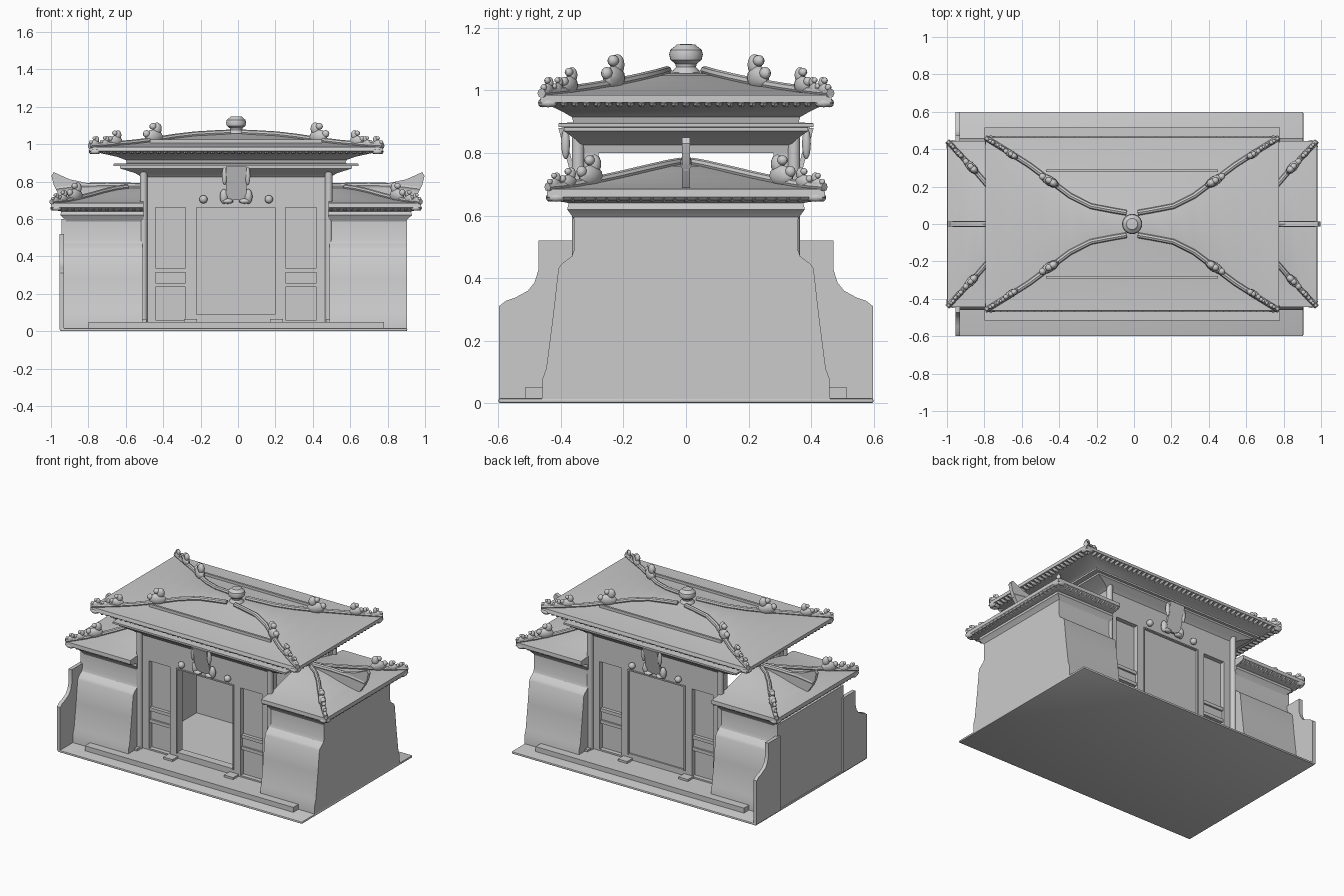
import bpy, bmesh, math
from mathutils import Matrix, Vector

if "Cube" in bpy.data.objects:
    bpy.data.objects.remove(bpy.data.objects["Cube"])

OX = -0.01  # the building sits slightly left of the origin


def finish(name, bm):
    bmesh.ops.recalc_face_normals(bm, faces=bm.faces[:])
    me = bpy.data.meshes.new(name)
    bm.to_mesh(me)
    bm.free()
    ob = bpy.data.objects.new(name, me)
    bpy.context.collection.objects.link(ob)
    return ob


def add_box(bm, x0, x1, y0, y1, z0, z1):
    m = Matrix.Translation(((x0 + x1) / 2, (y0 + y1) / 2, (z0 + z1) / 2))
    bmesh.ops.create_cube(bm, size=1, matrix=m @ Matrix.Diagonal((x1 - x0, y1 - y0, z1 - z0, 1)))


def box(name, *dims):
    bm = bmesh.new()
    add_box(bm, *dims)
    return finish(name, bm)


def ball(bm, loc, scale, base=Matrix(), u=12, v=8):
    m = base @ Matrix.Translation(loc) @ Matrix.Diagonal((*scale, 1))
    bmesh.ops.create_uvsphere(bm, u_segments=u, v_segments=v, radius=1, matrix=m)


def loft(name, rings):
    """Stack of rectangles (x0, x1, half_y, z), capped at both ends."""
    bm = bmesh.new()
    loops = [[bm.verts.new((x, y, z)) for x, y in ((a, -h), (b, -h), (b, h), (a, h))]
             for a, b, h, z in rings]
    for p, q in zip(loops, loops[1:]):
        for i in range(4):
            j = (i + 1) % 4
            bm.faces.new((p[i], p[j], q[j], q[i]))
    bm.faces.new(loops[0])
    bm.faces.new(loops[-1])
    return finish(name, bm)


def prism(name, pts, axis, a, b):
    """2D outline pushed along x (points are y,z) or y (points are x,z)."""
    bm = bmesh.new()
    place = (lambda p, t: (t, p[0], p[1])) if axis == 'x' else (lambda p, t: (p[0], t, p[1]))
    f = bm.faces.new([bm.verts.new(place(p, a)) for p in pts])
    ext = bmesh.ops.extrude_face_region(bm, geom=[f])
    d = Vector((b - a, 0, 0) if axis == 'x' else (0, b - a, 0))
    bmesh.ops.translate(bm, vec=d, verts=[v for v in ext['geom'] if isinstance(v, bmesh.types.BMVert)])
    return finish(name, bm)


def tube(name, pts, r):
    cu = bpy.data.curves.new(name, 'CURVE')
    cu.dimensions = '3D'
    cu.bevel_depth, cu.bevel_resolution, cu.use_fill_caps = r, 2, True
    sp = cu.splines.new('POLY')
    sp.points.add(len(pts) - 1)
    for p, c in zip(sp.points, pts):
        p.co = (*c, 1)
    ob = bpy.data.objects.new(name, cu)
    bpy.context.collection.objects.link(ob)


def beast(name, x, y, z, s, ang):
    """Small ridge ornament: body, raised head and curled tail."""
    bm = bmesh.new()
    m = Matrix.Translation((x, y, z)) @ Matrix.Rotation(ang, 4, 'Z') @ Matrix.Scale(s, 4)
    ball(bm, (0, 0, .3), (.55, .26, .38), m)
    ball(bm, (-.2, 0, .72), (.26, .22, .34), m)
    ball(bm, (.05, 0, .85), (.2, .18, .18), m)
    ball(bm, (.45, 0, .45), (.2, .18, .2), m)
    finish(name, bm)


def eave_tiles(name, x0, x1, y, z, skip_x=None):
    """Row of rounded tile ends under the eave edge."""
    bm = bmesh.new()
    n = round((x1 - x0) / .036)
    for i in range(n + 1):
        for s in (-1, 1):
            ball(bm, (x0 + (x1 - x0) * i / n, s * (y - .02), z), (.013, .03, .014), u=8, v=6)
    m = round(2 * y / .036)
    for i in range(m + 1):
        for x, inner, k in ((x0, .02, -1), (x1, -.02, 1)):
            if k != skip_x:
                ball(bm, (x + inner, -y + 2 * y * i / m, z), (.03, .013, .014), u=8, v=6)
    finish(name, bm)


# Ground slab with rounded corners and the raised step plate
slab = box('ground_slab', -.95, .905, -.6, .6, 0, .016)
bev = slab.modifiers.new('round', 'BEVEL')
bev.width, bev.segments = .007, 2
box('step_plate', -.8, .78, -.515, .515, .01, .05)

# Central hall: front and back walls with recessed window bays, hollow inside
for s, side in ((-1, 'front'), (1, 'back')):
    bm = bmesh.new()

    def part(x0, x1, z0, z1, ya=.28, yb=.335):
        add_box(bm, x0, x1, min(s * ya, s * yb), max(s * ya, s * yb), z0, z1)
    part(-.51, .49, .66, .85)
    part(-.225, .2, .05, .09)
    for a, b in ((-.51, -.44), (-.28, -.225), (.2, .255), (.42, .49)):
        part(a, b, .05, .66)
    for a, b in ((-.44, -.28), (.255, .42)):
        part(a, b, .05, .66, .28, .305)
        part(a, b, .05, .06)
        for z in (.235, .315):
            part(a, b, z, z + .022, .28, .328)
        part(a, b, .257, .315, .28, .316)
    finish(side + '_wall', bm)
    # Door surround, columns and column feet
    bm = bmesh.new()
    for d in ((-.231, -.222, .085, .668), (.197, .206, .085, .668), (-.231, .206, .66, .668)):
        add_box(bm, d[0], d[1], min(s * .33, s * .342), max(s * .33, s * .342), d[2], d[3])
    finish(side + '_door_frame', bm)
    bm = bmesh.new()
    for x in (-.505, .485):
        bmesh.ops.create_cone(bm, cap_ends=True, segments=16, radius1=.02, radius2=.02, depth=.8,
                              matrix=Matrix.Translation((x, s * .345, .45)))
    for x in (-.525, -.255, .205, .505):
        add_box(bm, x - .035, x + .035, s * .36 - .035, s * .36 + .035, .045, .064)
    finish(side + '_columns', bm)
    # Tilted plaque with carved supports under the beam
    prism(side + '_plaque', [(s * .345, .70), (s * .36, .70), (s * .408, .88), (s * .392, .88)],
          'x', -.065, .045)
    bm = bmesh.new()
    for k in (-1, 1):
        ball(bm, (OX + k * .065, s * .355, .72), (.022, .02, .04))
        ball(bm, (OX + k * .045, s * .36, .695), (.03, .02, .014))
        ball(bm, (OX + k * .175, s * .35, .705), (.022, .022, .022))
        ball(bm, (OX + k * .062, s * .385, .83), (.014, .014, .05))
    finish(side + '_plaque_carving', bm)
box('back_door_panel', -.225, .2, .3, .325, .09, .66)

# Upper cornice, beam and main hipped roof as one stack
HIP = [(.785, .462, .985), (.66, .385, .993), (.55, .315, 1.003), (.43, .225, 1.018),
       (.33, .15, 1.034), (.22, .095, 1.047), (.1, .072, 1.054), (.03, .06, 1.057)]
LOW = [(.5, .33, .80), (.505, .335, .825), (.54, .355, .845), (.62, .39, .87), (.62, .39, .882),
       (.655, .408, .883), (.655, .408, .895), (.585, .36, .898), (.59, .365, .915),
       (.635, .395, .932), (.74, .44, .955), (.785, .468, .962)]
loft('main_roof', [(OX - a, OX + a, h, z) for a, h, z in LOW + HIP])
eave_tiles('main_eave_tiles', OX - .775, OX + .775, .46, .96)

# Main roof hip ridges, thin roof bars and ornaments
for sx in (-1, 1):
    for sy in (-1, 1):
        tube('main_hip_ridge', [(OX + sx * a, sy * h, z + .006) for a, h, z in HIP], .015)
        ang = math.atan2(sy * .6, sx)
        beast('corner_ornament', OX + sx * .755, sy * .442, .985, .055, ang)
        beast('hip_ornament_small', OX + sx * .7, sy * .41, .99, .05, ang)
        beast('hip_ornament_mid', OX + sx * .645, sy * .372, .995, .075, ang)
        beast('hip_ornament_large', OX + sx * .44, sy * .23, 1.01, .1, ang)
for s in (-1, 1):
    box('roof_bar', -.47, .45, s * .285 - .007, s * .285 + .007, .99, 1.026)

# Roof finial, turned from a profile
bm = bmesh.new()
prof = [(0, 1.04), (.05, 1.04), (.045, 1.06), (.032, 1.075), (.034, 1.085), (.05, 1.098),
        (.054, 1.115), (.05, 1.13), (.037, 1.14), (.03, 1.147), (0, 1.149)]
vs = [bm.verts.new((OX + r, 0, z)) for r, z in prof]
es = [bm.edges.new(p) for p in zip(vs, vs[1:])]
bmesh.ops.spin(bm, geom=vs + es, cent=(OX, 0, 0), axis=(0, 0, 1), angle=math.tau, steps=24)
bmesh.ops.remove_doubles(bm, verts=bm.verts[:], dist=1e-4)
finish('roof_finial', bm)

# Side wings: flared walls, cornice and half-hipped roof, ridge fin
FLARE = [(.46, .012), (.458, .08), (.447, .11), (.425, .28), (.408, .43), (.398, .445),
         (.365, .47), (.358, .49), (.358, .6)]
WHIP = [(.988, .443, .685), (.91, .36, .693), (.84, .285, .707), (.78, .215, .722),
        (.71, .13, .742), (.64, .06, .758), (.58, .02, .765)]
WLOW = [(.905, .355, .58), (.912, .362, .595), (.94, .38, .62), (.935, .375, .64),
        (.98, .43, .65), (.99, .445, .66)]
FIN = [(.49, .68), (.49, .775), (.66, .78), (.8, .79), (.9, .812), (.985, .85), (.997, .83),
       (.985, .78), (.965, .74), (.93, .69)]
for s, side in ((-1, 'left'), (1, 'right')):
    end = -.945 if s < 0 else .903
    prism(side + '_wing_wall', FLARE + [(-y, z) for y, z in reversed(FLARE)], 'x', OX + s * .5, end)
    loft(side + '_wing_roof', [(OX + s * .495, OX + s * a, h, z) for a, h, z in WLOW + WHIP])
    prism(side + '_wing_ridge', [(s * x, z) for x, z in FIN], 'y', -.013, .013)
    tube(side + '_wing_ridge_roll', [(s * .49, 0, .775), (s * .7, 0, .779), (s * .85, 0, .775),
                                     (s * .97, 0, .76)], .017)
    xs = sorted((OX + s * .51, OX + s * .98))
    eave_tiles(side + '_wing_eave_tiles', xs[0], xs[1], .435, .658, -s)
    for sy in (-1, 1):
        tube(side + '_wing_hip_ridge', [(OX + s * a, sy * h, z + .006) for a, h, z in WHIP], .014)
        ang = math.atan2(sy, s)
        beast('wing_corner_ornament', OX + s * .965, sy * .42, .685, .05, ang)
        beast('wing_hip_ornament', OX + s * .925, sy * .375, .69, .06, ang)
        beast('wing_hip_ornament_large', OX + s * .86, sy * .305, .7, .09, ang)

# Stepped fence walls on the left side
FENCE = [(.34, .01), (.598, .01), (.598, .31), (.575, .328), (.545, .338), (.505, .36),
         (.485, .385), (.472, .425), (.472, .52), (.34, .52)]
for s, side in ((-1, 'front'), (1, 'back')):
    prism(side + '_fence_wall', [(s * y, z) for y, z in FENCE], 'x', -.955, -.93)

# Convert ridge tubes to meshes, then smooth with sharp edges kept
bpy.ops.object.select_all(action='SELECT')
bpy.context.view_layer.objects.active = bpy.data.objects['main_hip_ridge']
bpy.ops.object.convert(target='MESH')
bpy.ops.object.select_all(action='SELECT')
bpy.context.view_layer.objects.active = bpy.data.objects['main_roof']
bpy.ops.object.shade_smooth_by_angle(angle=math.radians(32))
